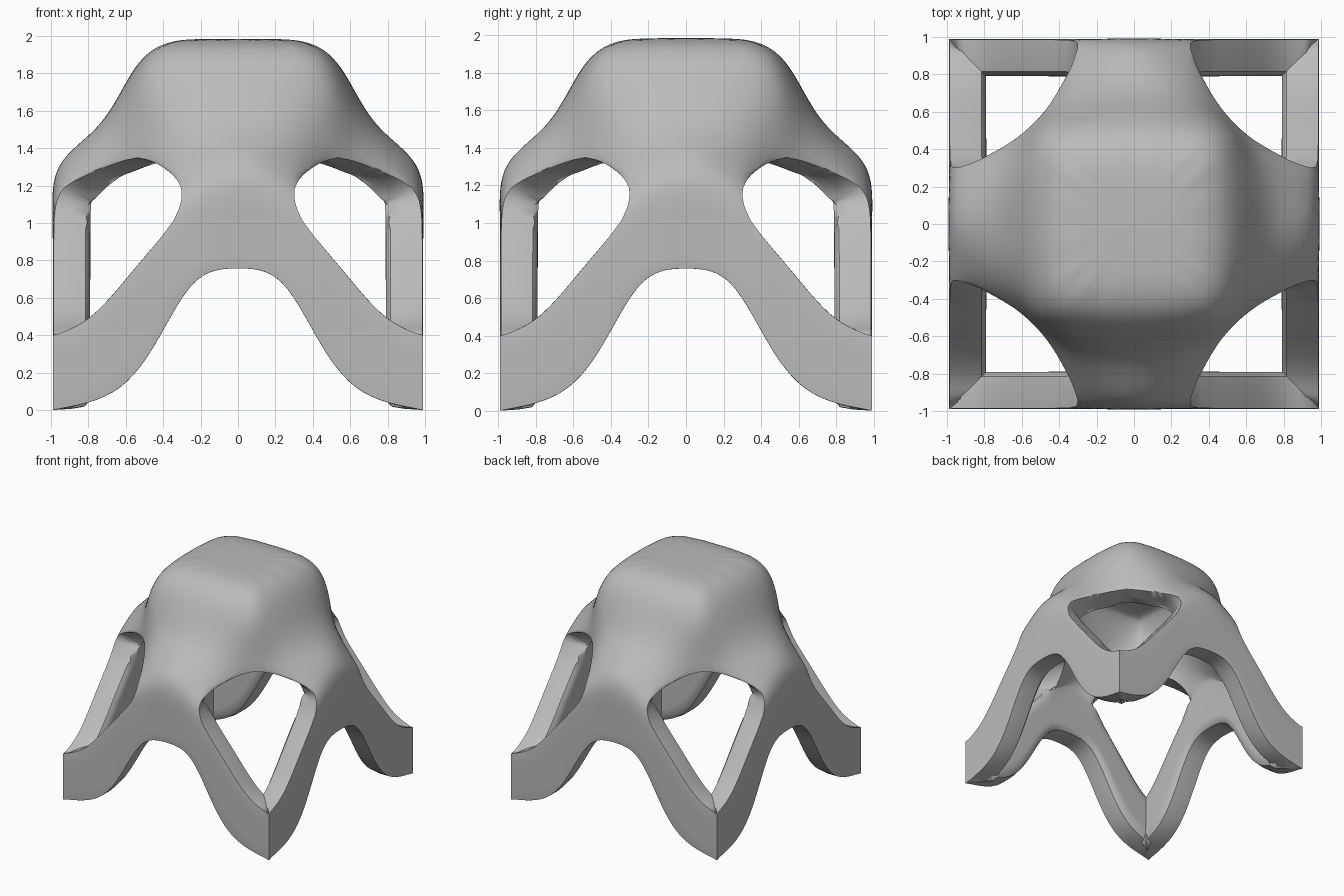
import bpy, bmesh
from mathutils import Vector, Matrix
from math import pi

cube = bpy.data.objects.get("Cube")
if cube:
    bpy.data.objects.remove(cube, do_unlink=True)

W = 0.99  # half width of the square footprint

# Control points of one eighth of the shell: front face, from centre line to corner
P = {
    "top": (0, 0, 1.985),
    "a0": (0, -0.46, 1.985), "a1": (0.25, -0.46, 1.985), "a2": (0.44, -0.44, 1.985),
    "b0": (0, -0.61, 1.75), "b1": (0.3, -0.6, 1.74), "b2": (0.55, -0.55, 1.68),
    "c0": (0, -0.74, 1.5), "c1": (0.29, -0.72, 1.48), "c2": (0.53, -0.53, 1.38),
    "d0": (0, -1.02, 1.4), "d1": (0.29, -0.97, 1.2), "p": (0.37, -0.75, 1.28),
    "e0": (0, -W, 1.05), "e1": (0.31, -W, 1.03),
    "f0": (0, -W, 0.76), "f1": (0.22, -W, 0.75),
    "g0": (0.38, -W, 0.46), "g1": (0.55, -W, 0.77),
    "h0": (0.6, -W, 0.06), "h1": (0.78, -W, 0.47),
    "i0": (W, -W, 0), "i1": (W, -W, 0.4),
}
FACES = ["top a0 a1", "top a1 a2",
         "a0 b0 b1 a1", "a1 b1 b2 a2", "b0 c0 c1 b1", "b1 c1 c2 b2",   # dome
         "c0 d0 d1 c1", "c1 d1 p c2", "d0 e0 e1 d1", "e0 f0 f1 e1",    # arm
         "e1 f1 g0 g1", "g1 g0 h0 h1", "h1 h0 i0 i1"]                  # leg and foot

bm = bmesh.new()
for turn in range(4):
    rot = Matrix.Rotation(turn * pi / 2, 3, "Z")
    for side in (1, -1):
        verts = {k: bm.verts.new(rot @ Vector((x * side, y, z))) for k, (x, y, z) in P.items()}
        for names in FACES:
            loop = [verts[n] for n in names.split()]
            bm.faces.new(loop if side > 0 else loop[::-1])
bmesh.ops.remove_doubles(bm, verts=bm.verts, dist=0.001)
bmesh.ops.recalc_face_normals(bm, faces=bm.faces)
bm.faces.ensure_lookup_table()
if max(bm.faces, key=lambda f: f.calc_center_median().z).normal.z < 0:
    bmesh.ops.reverse_faces(bm, faces=bm.faces)

# Keep the vertical corner of each foot crisp
crease = bm.edges.layers.float.new("crease_edge")
for e in bm.edges:
    if all(abs(v.co.x) > 0.98 and abs(v.co.y) > 0.98 for v in e.verts):
        e[crease] = 1.0

mesh = bpy.data.meshes.new("four_legged_shell")
bm.to_mesh(mesh)
bm.free()
shell = bpy.data.objects.new("four_legged_shell", mesh)
bpy.context.collection.objects.link(shell)

mat = bpy.data.materials.new("plain_grey")
mat.use_nodes = True
grey = (0.5, 0.5, 0.5, 1)
mat.diffuse_color = grey
mat.node_tree.nodes["Principled BSDF"].inputs["Base Color"].default_value = grey
mesh.materials.append(mat)

# Smooth the sheet, thicken it inwards, then soften the rims
smooth = shell.modifiers.new("smooth_sheet", "SUBSURF")
smooth.levels = smooth.render_levels = 2
wall = shell.modifiers.new("wall", "SOLIDIFY")
wall.thickness = 0.2
wall.offset = -1
wall.use_even_offset = True
wall.edge_crease_outer = 0.8
wall.edge_crease_inner = 0.2
soft = shell.modifiers.new("soft_rims", "SUBSURF")
soft.levels = soft.render_levels = 1

bpy.ops.object.select_all(action="DESELECT")
shell.select_set(True)
bpy.context.view_layer.objects.active = shell
for m in list(shell.modifiers):
    bpy.ops.object.modifier_apply(modifier=m.name)
bpy.ops.object.shade_smooth_by_angle(angle=0.7)
